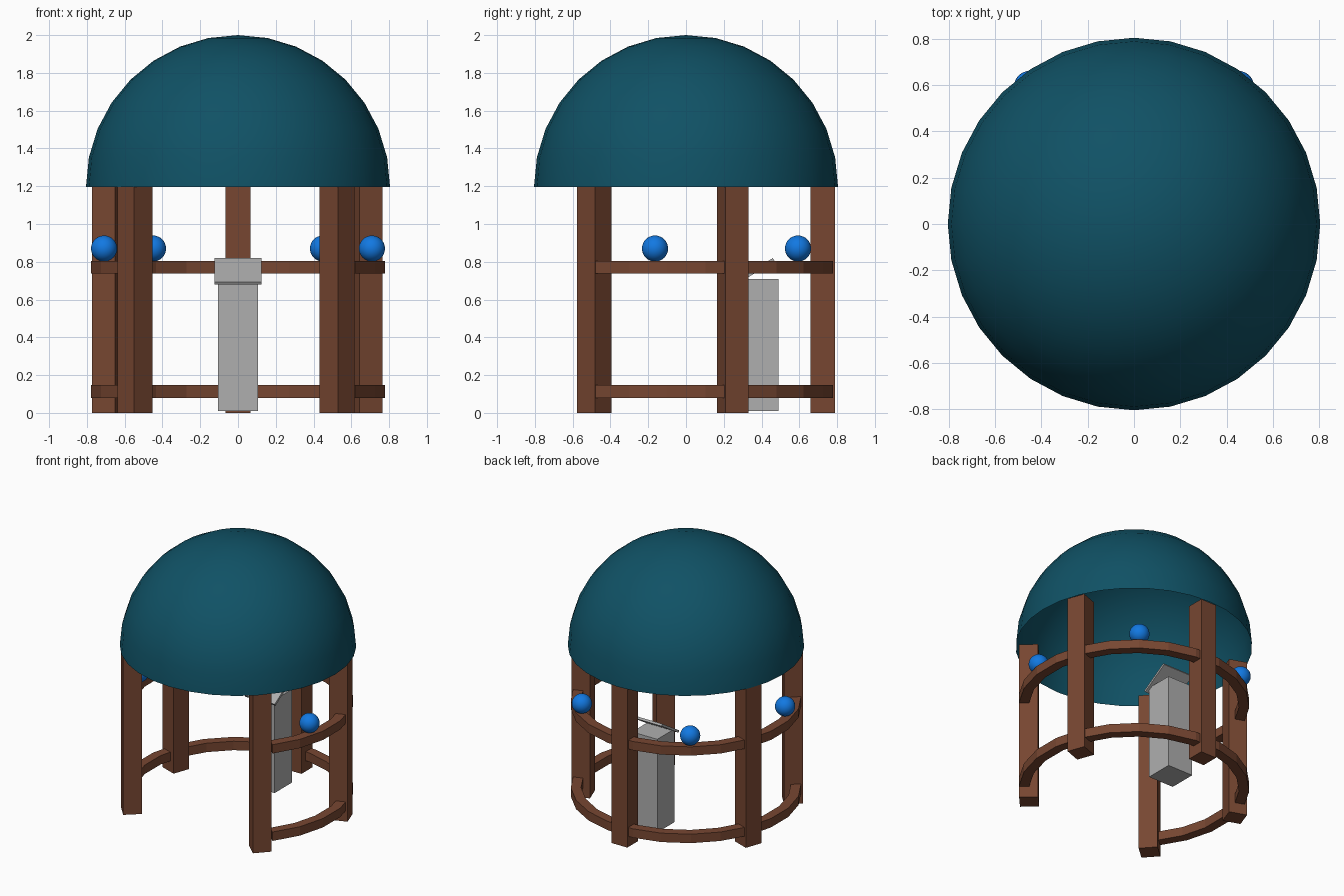
import bpy, bmesh
from math import sin, cos, radians
from mathutils import Matrix

cube = bpy.data.objects.get("Cube")
if cube:
    bpy.data.objects.remove(cube, do_unlink=True)


def material(name, rgb):
    m = bpy.data.materials.new(name)
    m.use_nodes = True
    m.diffuse_color = (*rgb, 1)
    m.node_tree.nodes["Principled BSDF"].inputs["Base Color"].default_value = (*rgb, 1)
    return m


teal = material("dome teal", (0.005, 0.083, 0.13))
wood = material("reddish wood", (0.185, 0.062, 0.031))
grey = material("light grey", (0.43, 0.43, 0.43))
blue = material("bright blue", (0.006, 0.19, 0.76))


def finish(bm, name, mat, smooth=False):
    bmesh.ops.recalc_face_normals(bm, faces=bm.faces)
    me = bpy.data.meshes.new(name)
    bm.to_mesh(me)
    bm.free()
    me.materials.append(mat)
    for p in me.polygons:
        p.use_smooth = smooth
    ob = bpy.data.objects.new(name, me)
    bpy.context.collection.objects.link(ob)
    return ob


def box(name, mat, centre, size, rot=Matrix()):
    bm = bmesh.new()
    bmesh.ops.create_cube(bm, size=1, matrix=Matrix.Translation(centre) @ rot @ Matrix.Diagonal((*size, 1)))
    return finish(bm, name, mat)


def ball(name, mat, centre, radius, segments, rings, half=False):
    bm = bmesh.new()
    bmesh.ops.create_uvsphere(bm, u_segments=segments, v_segments=rings, radius=radius)
    if half:
        low = [v for v in bm.verts if v.co.z < -0.001]
        bmesh.ops.delete(bm, geom=low, context='VERTS')
    bmesh.ops.translate(bm, vec=centre, verts=bm.verts)
    return finish(bm, name, mat, True)


# Open hemispherical roof
ball("dome_roof", teal, (0, 0, 1.195), 0.805, 32, 16, half=True)

# Square posts, each turned to face outward
POST_TOP = 1.2
posts = {"back": (90, 0.725), "back_left": (20, 0.725), "back_right": (160.3, 0.732),
         "front_left": (-42.8, 0.715), "front_right": (221.7, 0.73)}
for name, (deg, r) in posts.items():
    a = radians(deg)
    box(name + "_post", wood, (r * cos(a), r * sin(a), POST_TOP / 2),
        (0.13, 0.13, POST_TOP), Matrix.Rotation(a, 4, 'Z'))


# Faceted rails, open at the front
def rail(name, z0, z1, r0=0.715, r1=0.785, steps=17):
    bm = bmesh.new()
    rings = []
    for i in range(steps + 1):
        a = radians(-37.5 + 15 * i)
        rings.append([bm.verts.new((r * cos(a), r * sin(a), z))
                      for r, z in ((r0, z0), (r1, z0), (r1, z1), (r0, z1))])
    for p, q in zip(rings, rings[1:]):
        for k in range(4):
            n = (k + 1) % 4
            bm.faces.new((p[k], p[n], q[n], q[k]))
    bm.faces.new(rings[0])
    bm.faces.new(rings[-1])
    finish(bm, name, wood)


rail("lower_rail", 0.08, 0.147)
rail("upper_rail", 0.737, 0.803)

# Balls resting on the upper rail
for side, s in (("left", 1), ("right", -1)):
    ball("front_ball_" + side, blue, (s * 0.709, -0.164, 0.87), 0.069, 32, 16)
    ball("back_ball_" + side, blue, (s * 0.45, 0.593, 0.87), 0.069, 32, 16)

# Lectern with a tilted top plate
box("lectern_column", grey, (0, 0.388, 0.36), (0.21, 0.206, 0.7))
box("lectern_plate", grey, (0, 0.363, 0.749), (0.25, 0.238, 0.017), Matrix.Rotation(radians(32), 4, 'X'))
